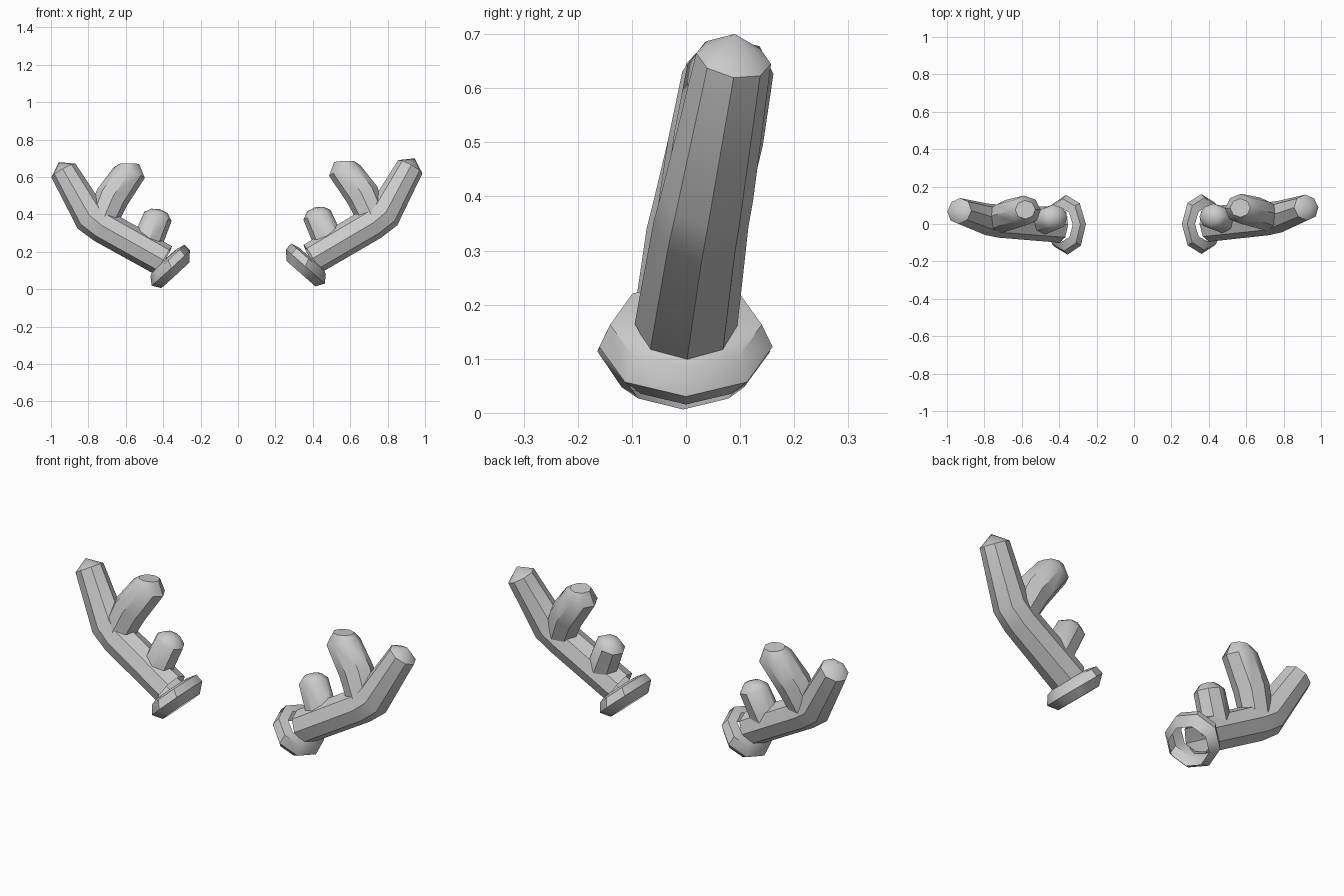
import bpy, bmesh, math
from mathutils import Vector, Matrix

if "Cube" in bpy.data.objects:
    bpy.data.objects.remove(bpy.data.objects["Cube"])

SIDES = 8


def tube(name, rings, matrix, apex=None, cap=False, axis=None):
    """Skin 8-sided rings (centre, in-plane radius, y radius) into a tube."""
    bm = bmesh.new()
    centres = [Vector(r[0]) for r in rings]
    loops = []
    for i, (c, r, ry) in enumerate(rings):
        c = centres[i]
        if axis:
            t = Vector(axis).normalized()
        else:
            t = Vector()
            if i > 0:
                t += (c - centres[i - 1]).normalized()
            if i < len(rings) - 1:
                t += (centres[i + 1] - c).normalized()
            t.normalize()
        v = t.cross(Vector((0, 1, 0))).normalized()
        u = v.cross(t)
        loops.append([bm.verts.new(c + v * r * math.cos(a) + u * ry * math.sin(a))
                      for a in (2 * math.pi * k / SIDES for k in range(SIDES))])
    for a, b in zip(loops, loops[1:]):
        for k in range(SIDES):
            n = (k + 1) % SIDES
            bm.faces.new((a[k], a[n], b[n], b[k]))
    if apex:
        top = bm.verts.new(apex)
        for k in range(SIDES):
            bm.faces.new((loops[-1][k], loops[-1][(k + 1) % SIDES], top))
    elif cap:
        bm.faces.new(loops[-1])
    bm.transform(matrix)
    bmesh.ops.recalc_face_normals(bm, faces=bm.faces[:])
    mesh = bpy.data.meshes.new(name)
    bm.to_mesh(mesh)
    bm.free()
    ob = bpy.data.objects.new(name, mesh)
    bpy.context.collection.objects.link(ob)
    bpy.ops.object.select_all(action='DESELECT')
    ob.select_set(True)
    bpy.context.view_layer.objects.active = ob
    bpy.ops.object.shade_smooth_by_angle(angle=math.radians(40))


def antler(side, matrix):
    # flared, open-bottomed base ring
    tube(side + "_burr", [
        ((0.337, 0, 0.083), 0.102, 0.118),
        ((0.360, 0, 0.122), 0.139, 0.160),
        ((0.377, 0, 0.163), 0.123, 0.140),
        ((0.392, 0, 0.165), 0.088, 0.093)], matrix, axis=(0.66, 0, 0.75))
    # main beam, bending upward to the outer tip
    tube(side + "_beam", [
        ((0.395, 0.0, 0.162), 0.088, 0.095),
        ((0.715, 0.028, 0.350), 0.090, 0.088),
        ((0.782, 0.040, 0.402), 0.092, 0.085),
        ((0.921, 0.088, 0.655), 0.074, 0.070)], matrix, apex=(0.944, 0.09, 0.700))
    # large middle tine with a blunt rounded end
    tube(side + "_middle_tine", [
        ((0.735, 0.03, 0.350), 0.080, 0.075),
        ((0.665, 0.06, 0.505), 0.091, 0.083),
        ((0.570, 0.082, 0.635), 0.088, 0.080),
        ((0.568, 0.086, 0.682), 0.054, 0.050)], matrix, cap=True)
    # short inner tine
    tube(side + "_inner_tine", [
        ((0.500, 0.015, 0.220), 0.082, 0.072),
        ((0.422, 0.040, 0.398), 0.077, 0.070),
        ((0.413, 0.042, 0.428), 0.046, 0.042)], matrix, apex=(0.411, 0.043, 0.438))


antler("right", Matrix.Identity(4))

# the left antler is a mirror image, tilted very slightly
pivot = Vector((-0.40, 0, 0.15))
tilt = (Matrix.Translation(pivot + Vector((0, -0.005, -0.009)))
        @ Matrix.Rotation(math.radians(-1.2), 4, 'Y')
        @ Matrix.Rotation(math.radians(1.5), 4, 'Z')
        @ Matrix.Translation(-pivot))
antler("left", tilt @ Matrix.Scale(-1, 4, Vector((1, 0, 0))))
